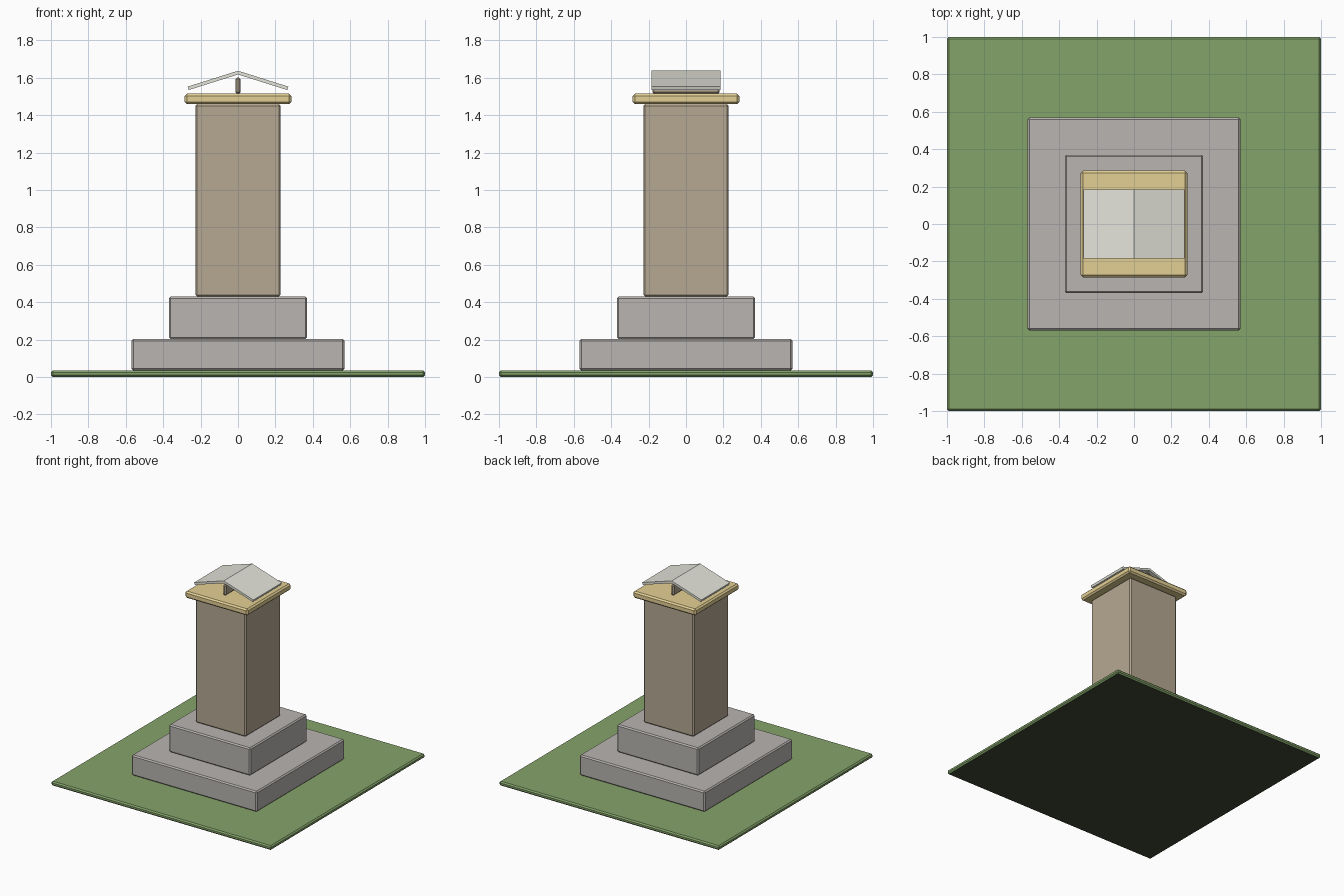
import bpy, bmesh, math

if "Cube" in bpy.data.objects:
    bpy.data.objects.remove(bpy.data.objects["Cube"])


def srgb(hexcode):
    out = []
    for i in (0, 2, 4):
        c = int(hexcode[i:i + 2], 16) / 255
        out.append(c / 12.92 if c <= 0.04045 else ((c + 0.055) / 1.055) ** 2.4)
    return (*out, 1.0)


def material(name, hexcode):
    m = bpy.data.materials.new(name)
    m.diffuse_color = srgb(hexcode)
    m.use_nodes = True
    m.node_tree.nodes["Principled BSDF"].inputs["Base Color"].default_value = m.diffuse_color
    return m


grass = material("grass green", "85A46A")
soil = material("dark soil", "3E4833")
stone = material("grey stone", "B9B5B1")
shaft = material("brown stone", "B6A892")
sand = material("sand trim", "E4D094")
slate = material("pale grey roof", "E4E4DA")


def finish(name, bm, mat):
    me = bpy.data.meshes.new(name)
    bmesh.ops.recalc_face_normals(bm, faces=bm.faces)
    bm.to_mesh(me)
    bm.free()
    me.materials.append(mat)
    ob = bpy.data.objects.new(name, me)
    bpy.context.collection.objects.link(ob)
    return ob


def block(name, hx, hy, z0, z1, mat, bevel=0.01):
    """Chamfered box centred on the z axis, given half sizes and z range."""
    bm = bmesh.new()
    bmesh.ops.create_cube(bm, size=2)
    for v in bm.verts:
        v.co = (v.co.x * hx, v.co.y * hy, z1 if v.co.z > 0 else z0)
    bmesh.ops.bevel(bm, geom=bm.edges[:], offset=bevel, segments=1,
                    profile=0.5, affect='EDGES')
    return finish(name, bm, mat)


# Ground slab with a dark underside, stepped base, shaft and cap
lawn = block("lawn", 1.0, 1.0, 0.0, 0.035, grass)
lawn.data.materials.append(soil)
for p in lawn.data.polygons:
    if p.normal.z < -0.9:
        p.material_index = 1
block("lower_step", 0.57, 0.57, 0.035, 0.203, stone)
block("upper_step", 0.37, 0.37, 0.203, 0.43, stone)
block("pillar", 0.228, 0.228, 0.43, 1.46, shaft)
block("cap", 0.285, 0.285, 1.46, 1.515, sand, 0.012)

# Narrow rail under the ridge
block("ridge_support", 0.014, 0.18, 1.515, 1.602, shaft, 0.009)

# Two sloping roof panels meeting at the ridge
for side, name in ((-1, "left_roof_panel"), (1, "right_roof_panel")):
    bm = bmesh.new()
    profile = [(0, 1.638), (0.269, 1.553), (0.263, 1.535), (0, 1.618)]
    face = bm.faces.new([bm.verts.new((side * x, -0.185, z)) for x, z in profile])
    ext = bmesh.ops.extrude_face_region(bm, geom=[face])
    for v in ext["geom"]:
        if isinstance(v, bmesh.types.BMVert):
            v.co.y = 0.185
    finish(name, bm, slate)
